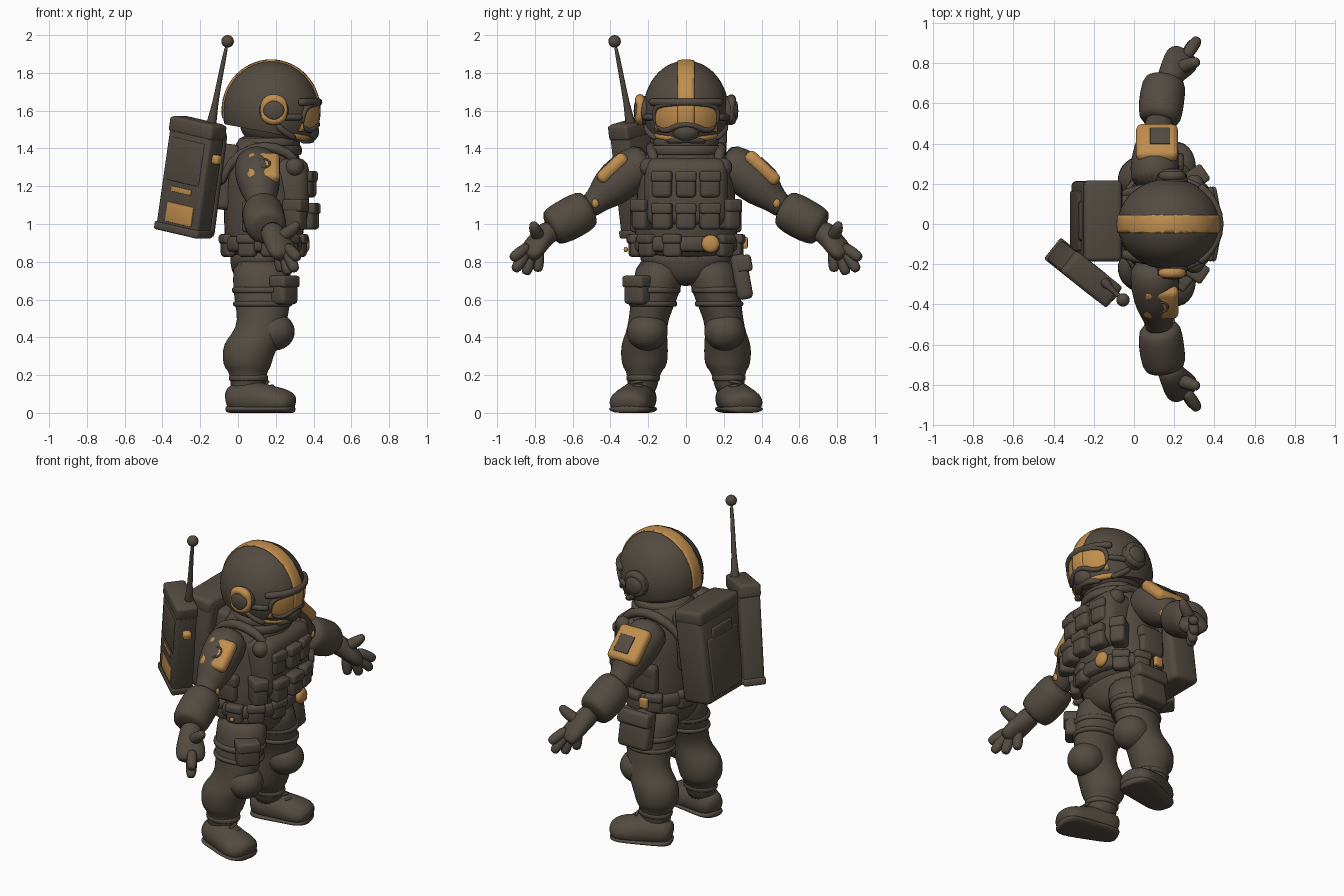
import bpy, bmesh, math
from mathutils import Vector, Matrix, Euler

if "Cube" in bpy.data.objects:
    bpy.data.objects.remove(bpy.data.objects["Cube"])


def material(name, rgb):
    m = bpy.data.materials.new(name)
    m.diffuse_color = (*rgb, 1)
    m.use_nodes = True
    m.node_tree.nodes["Principled BSDF"].inputs["Base Color"].default_value = m.diffuse_color
    return m


DARK = material("dark_brown", (0.088, 0.071, 0.054))
GOLD = material("ochre", (0.53, 0.27, 0.075))


def finish(name, bm, mat, sub=0, angle=40):
    bmesh.ops.recalc_face_normals(bm, faces=bm.faces[:])
    me = bpy.data.meshes.new(name)
    bm.to_mesh(me)
    bm.free()
    me.materials.append(mat)
    ob = bpy.data.objects.new(name, me)
    bpy.context.collection.objects.link(ob)
    bpy.ops.object.select_all(action='DESELECT')
    bpy.context.view_layer.objects.active = ob
    ob.select_set(True)
    if sub:
        me.polygons.foreach_set("use_smooth", [True] * len(me.polygons))
        ob.modifiers.new("smooth", 'SUBSURF').levels = sub
        ob.modifiers["smooth"].render_levels = sub
    else:
        bpy.ops.object.shade_smooth_by_angle(angle=math.radians(angle))
    return ob


def box(name, loc, size, rot=(0, 0, 0), bev=0.02, mat=DARK, base=Matrix()):
    bm = bmesh.new()
    bmesh.ops.create_cube(bm, size=1)
    bmesh.ops.scale(bm, vec=size, verts=bm.verts)
    bmesh.ops.bevel(bm, geom=bm.edges[:], offset=bev, segments=3, profile=0.5,
                    affect='EDGES', clamp_overlap=True)
    bm.transform(base @ Matrix.Translation(loc) @ Euler(rot).to_matrix().to_4x4())
    return finish(name, bm, mat)


def ellipsoid(name, loc, radii, mat=DARK, cuts=(), thick=0):
    """Ellipsoid, optionally trimmed by planes (point, outward normal)."""
    bm = bmesh.new()
    bmesh.ops.create_uvsphere(bm, u_segments=48, v_segments=28, radius=1)
    bm.transform(Matrix.Translation(loc) @ Matrix.Diagonal((*radii, 1)))
    for co, no in cuts:
        bmesh.ops.bisect_plane(bm, geom=bm.verts[:] + bm.edges[:] + bm.faces[:],
                               plane_co=co, plane_no=no, clear_outer=True)
    if cuts and not thick:
        bmesh.ops.holes_fill(bm, edges=[e for e in bm.edges if e.is_boundary])
    ob = finish(name, bm, mat)
    if thick:
        ob.modifiers.new("shell", 'SOLIDIFY').thickness = thick
    return ob


def loft(name, rings, mat=DARK, flat=False, floor=None, sides=20, closed=False):
    """Skin over elliptical rings (x, y, z, ra, rb) along a path."""
    bm = bmesh.new()
    pts = [Vector(r[:3]) for r in rings]
    n, loops = len(pts), []
    for i, r in enumerate(rings):
        if closed:
            t = pts[(i + 1) % n] - pts[i - 1]
        else:
            t = pts[min(i + 1, n - 1)] - pts[max(i - 1, 0)]
        t = Vector((0, 0, 1)) if flat else t.normalized()
        u = Vector((1, 0, 0)) if abs(t.z) > 0.95 else t.cross(Vector((0, 0, 1))).normalized()
        u = (u - t * u.dot(t)).normalized()
        v = t.cross(u)
        loop = []
        for k in range(sides):
            a = 2 * math.pi * k / sides
            p = pts[i] + u * r[3] * math.cos(a) + v * r[4] * math.sin(a)
            if floor is not None:
                p.z = max(p.z, floor)
            loop.append(bm.verts.new(p))
        loops.append(loop)
    for i in range(n if closed else n - 1):
        a, b = loops[i], loops[(i + 1) % n]
        for k in range(sides):
            j = (k + 1) % sides
            bm.faces.new((a[k], a[j], b[j], b[k]))
    if not closed:
        bm.faces.new(loops[0])
        bm.faces.new(loops[-1])
    return finish(name, bm, mat, sub=1)


def tube(name, pts, r, mat=DARK, closed=False):
    return loft(name, [(*p, r, r) for p in pts], mat, sides=10, closed=closed)


def band(name, x, y, z0, z1, rx, ry, mat=DARK):
    e = 0.008
    return loft(name, [(x, y, z0, rx - e, ry - e), (x, y, z0 + e, rx, ry),
                       (x, y, z1 - e, rx, ry), (x, y, z1, rx - e, ry - e)], mat, flat=True, sides=28)


def pouch(name, loc, size, yaw=0):
    base = Matrix.Translation(loc) @ Matrix.Rotation(yaw, 4, 'Z')
    d, w, h = size
    box(name, (0, 0, 0), size, bev=0.022, base=base)
    box(name + "_flap", (0.008, 0, h * 0.3), (d, w * 1.06, h * 0.42), bev=0.015, base=base)


# Torso, pelvis and collar
loft("torso", [(.13, 0, .80, .17, .20), (.13, 0, .87, .20, .27), (.14, 0, .96, .215, .28),
               (.14, 0, 1.1, .22, .265), (.13, 0, 1.25, .21, .26), (.14, 0, 1.36, .19, .23),
               (.15, 0, 1.43, .16, .17), (.16, 0, 1.48, .14, .14)], flat=True)
loft("pelvis", [(.12, 0, .67, .09, .07), (.12, 0, .72, .15, .17), (.12, 0, .8, .165, .25),
                (.13, 0, .88, .18, .27)], flat=True)
band("collar_lower", .16, 0, 1.36, 1.42, .18, .20)
band("collar_upper", .165, 0, 1.40, 1.46, .165, .175)

# Chest rig with pouches
box("chest_plate", (.26, 0, 1.17), (.23, .44, .36), bev=.06)
for row, (z, x) in enumerate(((1.21, .375), (1.04, .39))):
    for y in (-.125, 0, .125):
        pouch("chest_pouch", (x - abs(y) * .15, y, z), (.08, .105, .14), y * 1.5)
for s in (1, -1):
    pouch("side_pouch", (.30, s * .225, 1.05), (.12, .09, .16), s * .6)
    pouch("rear_side_pouch", (.10, s * .265, 1.04), (.16, .06, .17))
    ellipsoid("strap_buckle", (.30, s * .195, 1.30), (.05, .05, .05))
    tube("shoulder_strap", [(.33, s * .16, 1.25), (.31, s * .17, 1.35), (.2, s * .19, 1.41),
                            (.08, s * .18, 1.41), (-.05, s * .15, 1.33), (-.09, s * .14, 1.2)], .03)

# Belt
band("belt", .135, 0, .85, .94, .225, .295)
for deg in (-15, -48, -80, -115, 48, 80, 115, 160, 200):
    a = math.radians(deg)
    pouch("belt_pouch", (.135 + .2 * math.cos(a), .275 * math.sin(a), .885), (.06, .10, .12), a)
loft("belt_buckle", [(.335, .13, .895, .052, .052), (.365, .13, .895, .05, .05),
                     (.38, .13, .895, .03, .03)], GOLD)
box("belt_tab_side", (.08, .312, .90), (.055, .03, .06), bev=.008, mat=GOLD)
ellipsoid("hip_stud", (.18, -.318, .865), (.014, .012, .014), GOLD)

# Legs and boots, mirrored
for s in (1, -1):
    loft("leg", [(x, s * y, z, a, b) for x, y, z, a, b in (
        (.12, .13, .83, .15, .13), (.13, .145, .7, .16, .135), (.13, .175, .58, .15, .12),
        (.13, .2, .49, .13, .105), (.11, .21, .42, .14, .11), (.07, .22, .37, .15, .125),
        (.05, .22, .29, .135, .127), (.05, .22, .235, .125, .115), (.055, .225, .21, .09, .08),
        (.05, .235, .08, .10, .085))], flat=True)
    ellipsoid("knee_pad", (.19, s * .205, .43), (.11, .108, .1))
    band("thigh_strap_upper", .13, s * .165, .63, .67, .163, .137)
    band("thigh_strap_lower", .13, s * .175, .56, .595, .158, .13)
    band("boot_cuff", .055, s * .227, .165, .205, .105, .09)
    foot = [(-.06, .215, .065, .05, .055), (-.02, .23, .075, .085, .085), (.07, .255, .08, .095, .10),
            (.15, .28, .065, .105, .085), (.23, .30, .055, .115, .078), (.275, .31, .05, .095, .063),
            (.298, .315, .04, .05, .04)]
    loft("boot", [(x, s * y, z, a, b) for x, y, z, a, b in foot], floor=.01)
    loft("sole", [(x, s * y, .02, a * 1.03, .024) for x, y, z, a, b in foot], floor=0)
    for i in range(3):
        x = .12 + i * .025
        tube("boot_lace", [(x, s * .225, .185 - i * .022), (x + .02, s * .262, .19 - i * .022),
                           (x, s * .3, .175 - i * .022)], .009)
pouch("thigh_pouch", (.24, -.25, .65), (.11, .13, .15), -.7)
box("holster", (.14, .295, .72), (.21, .085, .24), (.18, 0, 0), .025)
box("holster_flap", (.14, .305, .79), (.22, .088, .09), (.18, 0, 0), .02)

# Arms, gloves and shoulder pads, mirrored
for s in (1, -1):
    def side(rows):
        return [(r[0], s * r[1], *r[2:]) for r in rows]
    loft("sleeve", side([(.1, .18, 1.34, .11, .10), (.1, .27, 1.30, .125, .12), (.11, .37, 1.22, .115, .12),
                         (.12, .435, 1.16, .095, .095), (.12, .475, 1.12, .07, .065),
                         (.13, .54, 1.07, .07, .065)]))
    ellipsoid("elbow_stud", (.185, s * .48, 1.11), (.018, .02, .025), GOLD)
    loft("glove_cuff", side([(.125, .505, 1.09, .08, .08), (.13, .525, 1.08, .108, .108),
                             (.135, .60, 1.035, .115, .115), (.15, .70, .985, .112, .108),
                             (.155, .725, .972, .09, .085)]))
    loft("palm", side([(.165, .70, .98, .065, .065), (.19, .755, .935, .065, .06), (.225, .80, .88, .09, .053),
                       (.25, .835, .835, .085, .045), (.26, .85, .82, .06, .033)]))
    for start, tip in (((.27, .85, .87), (.32, .925, .815)), ((.265, .85, .84), (.305, .91, .75)),
                       ((.25, .82, .83), (.265, .85, .73)), ((.22, .78, .85), (.225, .785, .745))):
        a, b = Vector(start), Vector(tip)
        rows = [(*a.lerp(b, f), r, r) for f, r in ((-.3, .028), (.3, .033), (.8, .031), (1, .02))]
        loft("finger", side(rows), sides=10)
    loft("thumb", side([(.20, .765, .91, .036, .036), (.26, .79, .95, .038, .038),
                        (.305, .805, .985, .031, .031), (.32, .81, 1.01, .018, .018)]), sides=10)
    pad = Matrix.Translation((.115 if s > 0 else .135, s * (.415 if s > 0 else .4), 1.307)) \
        @ Matrix.Rotation(-s * .76, 4, 'X')
    box("shoulder_pad", (0, 0, -.015), (.21, .225, .07) if s > 0 else (.175, .195, .07), bev=.03, mat=GOLD, base=pad)
    if s > 0:
        box("pad_plate", (.015, .012, .021), (.10, .11, .008), bev=.003, base=pad)
    else:
        ring = [(.037 * math.cos(k * .7854), .037 * math.sin(k * .7854), .02) for k in range(8)]
        tube("pad_ring", [pad @ Vector(p) for p in ring], .007, closed=True)

# Helmet with crest stripe
C, R = Vector((.175, 0, 1.6)), Vector((.256, .226, .265))
ellipsoid("helmet", C, R, cuts=[((-.08, 0, 1.53), (-.19, 0, -1))])
ellipsoid("crest_stripe", C, R * 1.025, GOLD, thick=.009,
          cuts=[((0, .045, 0), (0, 1, 0)), ((0, -.045, 0), (0, -1, 0)), ((-.08, 0, 1.56), (-.22, 0, -1))])
ellipsoid("face", (.20, 0, 1.53), (.19, .185, .13))


def on_helmet(y, z, k=1.0):
    q = 1 - (y / R.y / k) ** 2 - ((z - C.z) / R.z / k) ** 2
    return (C.x + R.x * k * math.sqrt(max(q, 0)), y, z)


# Goggles, brow and breathing mask
ellipsoid("visor_glass", C, R * 1.012, GOLD, thick=.009,
          cuts=[((0, .165, 0), (0, 1, 0)), ((0, -.165, 0), (0, -1, 0)), ((.2, 0, 0), (-1, 0, 0)),
                ((0, 0, 1.635), (0, 0, 1)), ((0, 0, 1.49), (0, 0, -1))])
half = [(.06, 1.638), (.13, 1.634), (.168, 1.612), (.172, 1.55), (.15, 1.5), (.09, 1.49), (.045, 1.53)]
outline = half + [(-y, z) for y, z in reversed(half)]
tube("goggle_frame", [on_helmet(y, z, 1.02) for y, z in outline], .016, closed=True)
tube("brow", [on_helmet(y, 1.645, 1.03) for y in (-.19, -.17, -.1, 0, .1, .17, .19)], .022)
ellipsoid("mask", (.365, 0, 1.49), (.065, .075, .06))
tube("chin_guard", [(.27, -.17, 1.475), (.34, -.12, 1.46), (.375, -.05, 1.455), (.375, .05, 1.455),
                    (.34, .12, 1.46), (.27, .17, 1.475)], .02, GOLD)
tube("chin_cup", [(.33, -.11, 1.44), (.39, -.045, 1.448), (.39, .045, 1.448), (.33, .11, 1.44)], .021)
for s in (1, -1):
    tube("goggle_strap", [on_helmet(s * y, 1.565, 1.01) for y in (.17, .195, .21, .223)], .018)
    tube("chin_strap", [(.2, s * .215, 1.53), (.25, s * .2, 1.48), (.31, s * .155, 1.45)], .018)

# Ear pieces
ear = [(.19 + .06 * math.cos(k * .5236), -.243, 1.605 + .06 * math.sin(k * .5236)) for k in range(12)]
tube("ear_ring", ear, .028, GOLD, closed=True)
for s in (1, -1):
    loft("ear_disc", [(.19, s * y, 1.6, r, r) for y, r in ((.18, .085), (.235, .08), (.255, .056), (.278, .05))])
tube("ear_shell", [(x, .24, z) for x, y, z in ear], .026, closed=True)

# Backpack
pack = Matrix.Translation((-.185, .015, 1.215)) @ Matrix.Rotation(.13, 4, 'Y')
box("backpack", (0, 0, 0), (.19, .40, .57), bev=.03, base=pack)
box("backpack_lid", (-.005, 0, .25), (.19, .405, .09), bev=.025, base=pack)
box("backpack_panel", (-.09, 0, -.07), (.025, .30, .36), bev=.01, base=pack)
box("backpack_pocket", (-.09, 0, .13), (.03, .2, .07), bev=.012, base=pack)
box("back_bracket", (.11, 0, .05), (.12, .26, .35), bev=.03, base=pack)

# Radio set, yawed and tilted
radio = Matrix.Translation((-.25, -.245, 1.25)) @ Matrix.Rotation(-.672, 4, 'Z') @ Matrix.Rotation(.18, 4, 'Y')
box("radio", (0, 0, 0), (.285, .125, .61), bev=.018, base=radio)
box("radio_cap", (0, 0, .26), (.295, .132, .08), bev=.015, base=radio)
box("radio_foot", (0, 0, -.285), (.30, .135, .045), bev=.012, base=radio)
box("radio_panel", (0, -.06, .08), (.22, .014, .23), bev=.006, base=radio)
box("radio_slit", (.0, -.063, -.075), (.135, .008, .028), bev=.003, mat=GOLD, base=radio)
box("radio_label", (.01, -.063, -.20), (.18, .008, .105), bev=.003, mat=GOLD, base=radio)
box("radio_knob", (.155, 0, .12), (.05, .05, .05), bev=.015, mat=GOLD, base=radio)

# Antenna
loft("antenna", [(-.15, -.285, 1.49, .03, .03), (-.135, -.30, 1.56, .026, .026), (-.122, -.313, 1.63, .016, .016),
                 (-.09, -.345, 1.80, .013, .013), (-.057, -.376, 1.96, .011, .011)], sides=12)
ellipsoid("antenna_ball", (-.055, -.378, 1.967), (.033, .033, .033))
